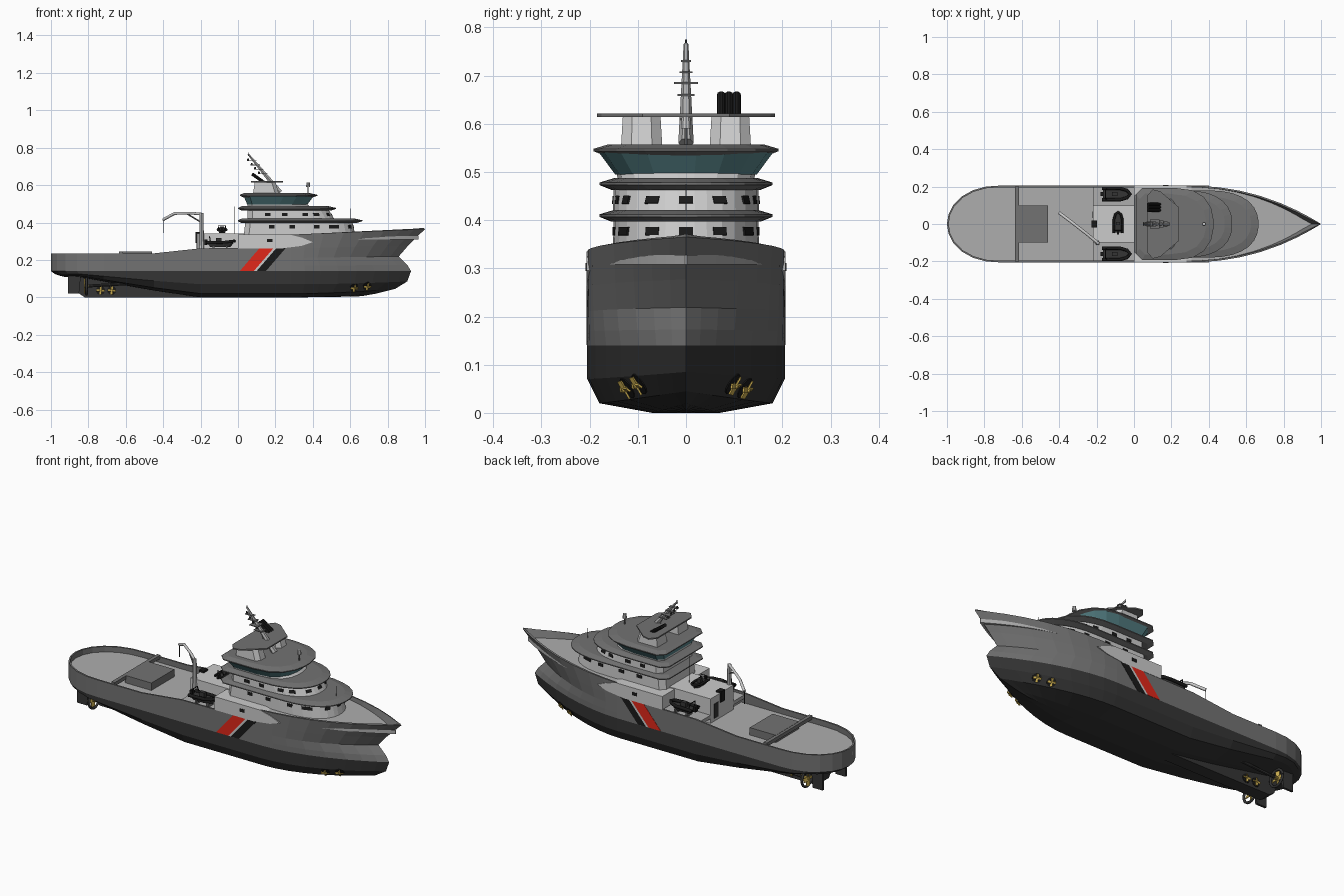
import bpy, bmesh, math
from mathutils import Vector, Matrix
from mathutils.bvhtree import BVHTree

if "Cube" in bpy.data.objects:
    bpy.data.objects.remove(bpy.data.objects["Cube"])

def material(name, c):
    m = bpy.data.materials.new(name)
    m.diffuse_color = (*c, 1)
    m.use_nodes = True
    m.node_tree.nodes["Principled BSDF"].inputs["Base Color"].default_value = m.diffuse_color
    return m

GREY = material("hull_grey", (.17, .17, .17))
DARK = material("dark", (.035, .035, .035))
BLACK = material("black", (.01, .01, .01))
RED = material("red", (.75, .02, .01))
WHITE = material("white", (.7, .7, .7))
DECK = material("deck_grey", (.42, .42, .42))
GLASS = material("glass", (.1, .24, .26))
GOLD = material("gold", (.6, .42, .08))

def mesh(name, verts, faces, mat):
    me = bpy.data.meshes.new(name)
    me.from_pydata([tuple(v) for v in verts], [], faces)
    bm = bmesh.new(); bm.from_mesh(me)
    bmesh.ops.recalc_face_normals(bm, faces=bm.faces)
    bm.to_mesh(me); bm.free()
    me.materials.append(mat)
    ob = bpy.data.objects.new(name, me)
    bpy.context.collection.objects.link(ob)
    return ob

def loft(name, rings, mat):
    n, k = len(rings[0]), len(rings)
    faces = [(i*n+j, i*n+(j+1) % n, (i+1)*n+(j+1) % n, (i+1)*n+j) for i in range(k-1) for j in range(n)]
    faces += [tuple(range(n)), tuple(range((k-1)*n, k*n))]
    return mesh(name, [p for r in rings for p in r], faces, mat)

def prism(name, poly, y0, y1, mat):
    return loft(name, [[(x, y, z) for x, z in poly] for y in (y0, y1)], mat)

def box(name, loc, size, mat, rot=None):
    m = Matrix.Translation(loc) @ (rot.to_matrix().to_4x4() if rot else Matrix())
    rings = [[m @ Vector((a*size[0]/2, b*size[1]/2, c*size[2]/2))
              for a, b in ((-1, -1), (1, -1), (1, 1), (-1, 1))] for c in (-1, 1)]
    return loft(name, rings, mat)

def rod(name, a, b, r0, r1, mat, n=10):
    a, b = Vector(a), Vector(b)
    q = (b-a).to_track_quat('Z', 'Y')
    return loft(name, [[p + q @ Vector((r*math.cos(t*math.tau/n), r*math.sin(t*math.tau/n), 0))
                        for t in range(n)] for p, r in ((a, r0), (b, r1))], mat)

def tube(name, pts, r, mat):
    cu = bpy.data.curves.new(name, 'CURVE')
    cu.dimensions, cu.bevel_depth, cu.bevel_resolution, cu.use_fill_caps = '3D', r, 1, True
    sp = cu.splines.new('POLY'); sp.points.add(len(pts)-1)
    for p, c in zip(sp.points, pts):
        p.co = (*c, 1)
    cu.materials.append(mat)
    ob = bpy.data.objects.new(name, cu)
    bpy.context.collection.objects.link(ob)

def hit(ob, origin, d):
    tree = BVHTree.FromPolygons([v.co for v in ob.data.vertices], [tuple(p.vertices) for p in ob.data.polygons])
    loc, n, _, _ = tree.ray_cast(Vector(origin), Vector(d))
    if n.dot(Vector(d)) > 0:
        n = -n
    return loc, n, n.to_track_quat('Z', 'Y')

def fan(name, loc, n, r, blades=4):
    q = n.to_track_quat('Z', 'Y')
    rod(name + "_hub", loc - n*.012, loc + n*.014, r*.25, r*.2, GOLD)
    for i in range(blades):
        m = q.to_matrix() @ Matrix.Rotation(i*math.tau/blades, 3, 'Z')
        box(name + "_blade", loc + m @ Vector((r*.55, 0, .008)), (r*.8, r*.5, .004), GOLD,
            (m @ Matrix.Rotation(.4, 3, 'X')).to_quaternion())

# hull: levels from keel to rail, each with its own bow and stern end
B = .205
def sheer(x):
    pts = [(-1, .235), (-.45, .235), (-.2, .262), (.2, .265), (.28, .335), (1, .365)]
    for (a, za), (b, zb) in zip(pts, pts[1:]):
        if x <= b:
            return za + (zb-za)*(x-a)/(b-a)
    return .365
stern = lambda v: max(0, 1 - v**2.2)**.5
# half beam, z, z at stern, z at bow, stern x, bow x, bow power
LOW = [(0, 0, .108, .006, -.92, .66, 2), (.07, 0, .11, .02, -.93, .74, 1.8),
       (.18, .02, .115, .045, -.95, .84, 1.8), (B, .07, .125, .085, -.98, .905, 1.8)]
HIGH = [(0, .925, 1.8), (.15, .905, 1.9), (.36, .86, 2), (.62, .91, 2.1), (1, 1.0, 2.2)]
BOW = (.12, .25, .4, .55, .7, .82, .92, 1)
st = [('s', v) for v in (1, .97, .88, .72, .5, .25)] + [('m', x) for x in (-.72, -.45, -.2, 0, .2, .28)] + [('b', u) for u in BOW]
def point(level, kind, t):
    low = level < len(LOW)
    if low:
        b, z0, zs, zb, xa, xe, p = LOW[level]
    else:
        (f, xe, p), b, xa = HIGH[level-len(LOW)], B, -1
    x = -.72 + t*(xa+.72) if kind == 's' else .28 + t*(xe-.28) if kind == 'b' else t
    y = b*(stern(t) if kind == 's' else 1-t**p if kind == 'b' else 1)
    if low:
        z = z0 + (zs-z0)*min(1, max(0, (-.25-x)/.6))
        z += (zb-z0)*t*t if kind == 'b' else 0
    else:
        z = .14 + f*(sheer(x)-.14)
    return x, y, z
nl, ns = len(LOW)+len(HIGH), len(st)
bm = bmesh.new()
for s in (1, -1):
    g = [[bm.verts.new((x, s*y, z)) for x, y, z in (point(l, *q) for q in st)] for l in range(nl)]
    for l in range(nl-1):
        for j in range(ns-1):
            f = bm.faces.new((g[l][j], g[l][j+1], g[l+1][j+1], g[l+1][j]))
            f.material_index = int(l >= len(LOW))
bmesh.ops.remove_doubles(bm, verts=bm.verts, dist=1e-5)
bmesh.ops.recalc_face_normals(bm, faces=bm.faces)
side = max(bm.faces, key=lambda f: f.calc_center_median().y)
if side.normal.y < 0:
    bmesh.ops.reverse_faces(bm, faces=bm.faces)
me = bpy.data.meshes.new("hull"); bm.to_mesh(me); bm.free()
me.materials.append(DARK); me.materials.append(GREY)
hull = bpy.data.objects.new("hull", me)
bpy.context.collection.objects.link(hull)
mod = hull.modifiers.new("thickness", 'SOLIDIFY'); mod.thickness = .009; mod.offset = -1
skeg = prism("skeg", [(-.82, 0), (-.1, 0), (-.1, .03), (-.88, .112), (-.85, .02)], -.035, .035, DARK)

# decks follow the rail outline
def deck(name, x0, x1, z, xe=1.0):
    xs = [x0 + (x1-x0)*i/20 for i in range(21)]
    def half(x):
        y = B*stern((-.72-x)/.28) if x < -.72 else B*(1-((x-.28)/(xe-.28))**2.2) if x > .28 else B
        return max(.002, y-.005)
    o = [(x, half(x)) for x in xs]
    o += [(x, -y) for x, y in reversed(o)]
    loft(name, [[(x, y, h) for x, y in o] for h in (z-.02, z)], DECK)
deck("aft_deck", -.994, -.2, .205)
deck("boat_deck", -.22, .3, .25)
deck("fore_deck", .28, .965, .328, .975)
box("deck_hatch", (-.54, 0, .222), (.16, .2, .048), GREY)
box("tow_beam", (-.625, 0, .235), (.02, .4, .02), GREY)

# superstructure tiers with rounded noses
def outline(x0, x1, w, nose, z, n=7, e=2.4):
    c = [(x0, w*.82), (x0+w*.18, w)]
    for i in range(n+1):
        a = math.pi/2*(1-i/n)
        c.append((x1-nose+nose*math.cos(a)**(2/e), w*max(0, math.sin(a))**(2/e)))
    c[-1] = (x1, w*.12)
    return [(x, y, z) for x, y in c] + [(x, -y, z) for x, y in reversed(c)]
def ledge(name, x0, x1, w, nose, z, n=7):
    loft(name, [outline(x0+.02, x1-.03, w-.025, nose, z-.01, n), outline(x0, x1, w, nose, z, n),
                outline(x0, x1, w, nose, z+.005, n), outline(x0+.02, x1-.04, w-.03, nose, z+.014, n)], GREY)
lower = prism("side_house", [(0, .262), (.24, .262), (.34, .275), (.4, .295), (.34, .32), (.28, .335), (0, .335)], -.2065, .2065, WHITE)
box("aft_house", (-.08, 0, .27), (.28, .2, .14), WHITE)
tier1 = loft("lower_tier", [outline(.03, .63, .152, .26, .32), outline(.04, .61, .15, .26, .41)], WHITE)
ledge("lower_ledge", 0, .665, .18, .28, .407)
tier2 = loft("upper_tier", [outline(.05, .52, .152, .24, .41), outline(.05, .48, .15, .24, .475)], WHITE)
ledge("upper_ledge", 0, .525, .18, .26, .473)
loft("bridge_base", [outline(.05, .39, .14, .15, .48, 4), outline(.05, .37, .145, .15, .5, 4)], WHITE)
loft("bridge_windows", [outline(.05, .37, .147, .15, .495, 4), outline(.03, .405, .182, .16, .542, 4)], GLASS)
ledge("bridge_roof", .01, .425, .192, .2, .543, 4)

# windows stuck on the walls
def window(wall, o, d):
    loc, n, q = hit(wall, o, d)
    box("window", loc, (.03, .017, .004), BLACK, q)
for wall, z, xs in ((tier1, .377, (.18, .29, .42, .5)), (tier2, .442, (.16, .25, .36, .42)), (lower, .303, (.17,))):
    for x in xs:
        for s in (1, -1):
            window(wall, (x, s, z), (0, -s, 0))
    if wall != lower:
        for y in (0, .07, -.07, .125, -.125):
            window(wall, (2, y, z), (-1, 0, 0))

# hull stripes
for s in (1, -1):
    for x0, x1, m in ((.01, .085, RED), (.085, .1, WHITE), (.1, .15, BLACK)):
        prism("stripe", [(x0, .141), (x1, .141), (x1+.105, .263), (x0+.105, .263)], s*.203, s*.2065, m)

# funnels, platform, exhausts, mast
for s in (1, -1):
    loft("funnel", [[(x, s*.092+y, z) for x, y in ((a, -w), (b-.02, -w), (b, -w*.5), (b, w*.5), (b-.02, w), (a, w))]
                    for a, b, w, z in ((.08, .22, .043, .55), (.09, .2, .039, .617))], WHITE)
top = [(.07, .15), (.1, .185), (.14, .175), (.24, .09)]
top += [(x, -y) for x, y in reversed(top)]
loft("top_platform", [[(x, y, z) for x, y in top] for z in (.614, .621)], GREY)
for y in (.073, .089, .105):
    rod("exhaust", (.145, y, .61), (.075, y, .66), .009, .009, BLACK)
rod("mast", (.225, 0, .56), (.055, 0, .765), .016, .005, DECK, 6)
for z, w in ((.61, .028), (.66, .036), (.685, .05), (.707, .026), (.73, .02)):
    x = .225 - (z-.56)*.83
    box("mast_arm", (x-.01, 0, z), (.05, w, .004), GREY)
    rod("mast_lamp", (x-.03, 0, z), (x-.03, 0, z+.012), .006, .004, DARK, 8)
rod("mast_tip", (.055, 0, .755), (.055, 0, .775), .002, .002, DARK, 6)
rod("dome_post", (.375, 0, .55), (.375, 0, .595), .003, .003, GREY, 6)
rod("dome", (.375, 0, .59), (.375, 0, .615), .011, .009, WHITE)
rod("bow_pole", (.6, 0, .41), (.6, 0, .475), .0015, .0015, GREY, 6)
rod("aft_pole", (-.02, 0, .34), (-.02, 0, .485), .0015, .0015, GREY, 6)

# deck crane
rod("crane_column", (-.195, -.1, .2), (-.195, -.1, .45), .015, .01, WHITE, 8)
tube("crane_jib", [(-.195, -.1, .445), (-.25, -.055, .45), (-.34, .015, .448), (-.4, .06, .415)], .008, WHITE)
tube("crane_brace", [(-.195, -.1, .4), (-.27, -.04, .445)], .004, GREY)
tube("crane_hook", [(-.4, .06, .415), (-.4, .06, .345)], .002, DARK)
box("winch", (-.212, 0, .32), (.03, .035, .06), BLACK)
box("aft_door", (-.221, .05, .26), (.004, .035, .08), DARK)

# inflatable boats
def boat(name, loc, k, turn):
    m = Matrix.Translation(loc) @ Matrix.Rotation(turn, 4, 'Z') @ Matrix.Scale(k, 4)
    p = lambda *c: tuple(m @ Vector(c))
    u = [(-.078, .03), (.02, .03), (.055, .02), (.072, 0)]
    u += [(x, -y) for x, y in reversed(u[:-1])]
    tube(name + "_tube", [p(x, y, .012 + max(0, x)*.12) for x, y in u], .009*k, BLACK)
    loft(name + "_bottom", [[p(x*a, y*a, z) for x, y in u] for a, z in ((.7, -.012), (.95, .01))], DARK)
    box(name + "_console", p(-.01, 0, .022), (.03*k, .022*k, .03*k), DARK)
    box(name + "_engine", p(-.078, 0, .015), (.016*k, .02*k, .03*k), BLACK)
    tube(name + "_arch", [p(-.055, .028, .015), p(-.06, .022, .045), p(-.06, -.022, .045), p(-.055, -.028, .015)], .003*k, BLACK)
for s in (1, -1):
    boat("side_boat", (-.092, s*.16, .28), 1, 0)
    for x in (-.13, -.06):
        box("boat_cradle", (x, s*.16, .26), (.01, .05, .025), GREY)
boat("top_boat", (-.085, .01, .352), .75, math.pi/2)

# tunnel thrusters, propellers and rudders
for s in (1, -1):
    for wall, x, z in ((hull, .62, .052), (hull, .69, .06), (skeg, -.735, .037), (skeg, -.675, .037)):
        loc, n, q = hit(wall, (x, s, z), (0, -s, 0))
        rod("thruster_tunnel", loc - n*.01, loc + n*.002, .024, .024, BLACK, 14)
        fan("thruster", loc, n, .022)
    c = Vector((-.81, s*.1, .06))
    tube("propeller_nozzle", [c + Vector((0, .045*math.cos(i*math.tau/16), .045*math.sin(i*math.tau/16))) for i in range(17)], .007, DARK)
    fan("propeller", c, Vector((-1, 0, 0)), .042)
    rod("propeller_shaft", c, (-.55, s*.1, .075), .008, .008, DARK, 8)
    prism("rudder", [(-.91, .02), (-.85, .02), (-.84, .12), (-.91, .125)], s*.1-.006, s*.1+.006, DARK)
